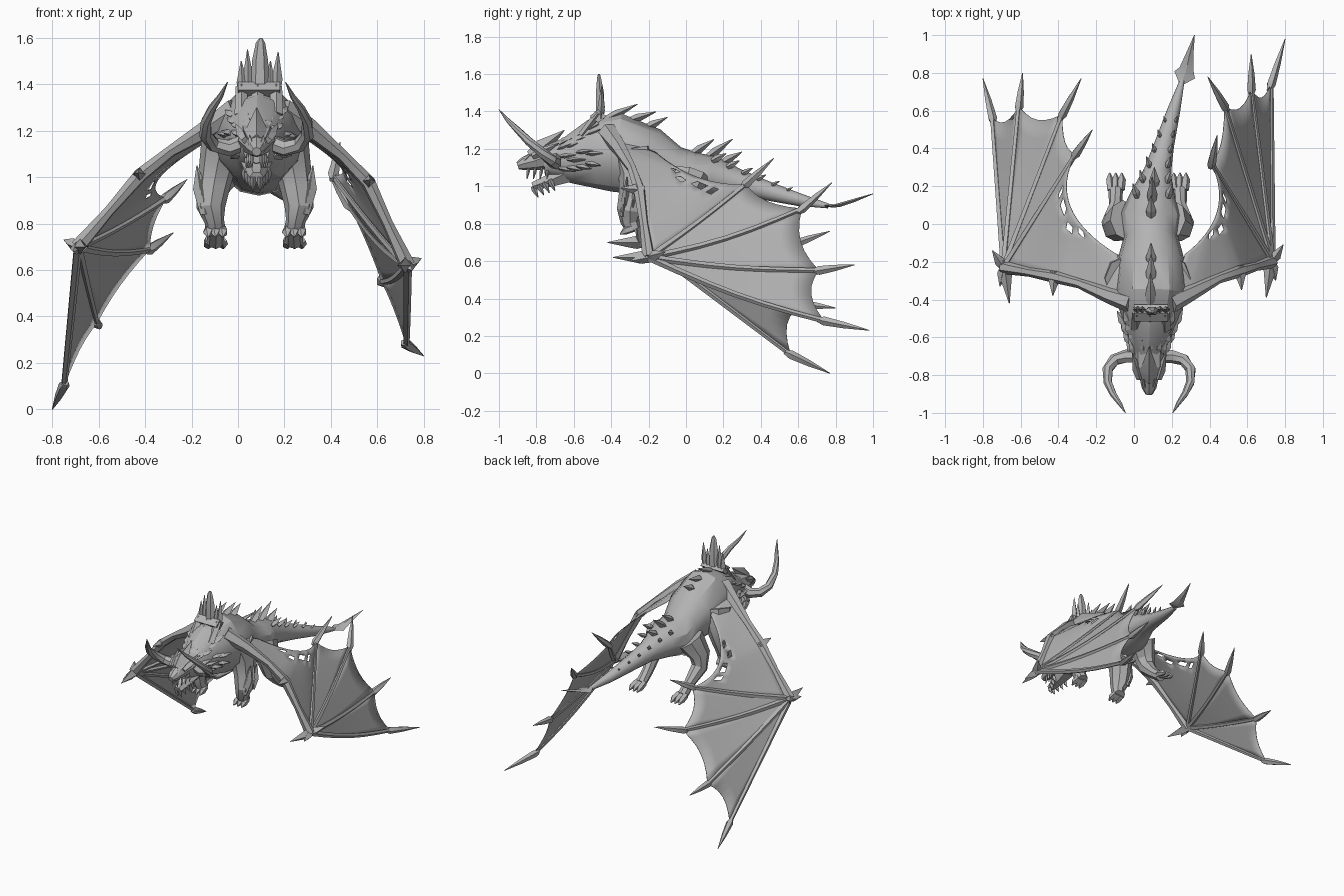
import bpy, bmesh, math, random
from mathutils import Vector as V

cube = bpy.data.objects.get("Cube")
if cube:
    bpy.data.objects.remove(cube)
random.seed(4)
CX = 0.085  # body midline

hide = bpy.data.materials.new("grey_hide")
hide.use_nodes = True
hide.diffuse_color = (0.45, 0.45, 0.45, 1)
hide.node_tree.nodes["Principled BSDF"].inputs["Base Color"].default_value = (0.45, 0.45, 0.45, 1)


def finish(bm, name, angle=35, thick=0):
    bmesh.ops.recalc_face_normals(bm, faces=bm.faces[:])
    me = bpy.data.meshes.new(name)
    bm.to_mesh(me)
    bm.free()
    me.materials.append(hide)
    ob = bpy.data.objects.new(name, me)
    bpy.context.collection.objects.link(ob)
    bpy.ops.object.select_all(action='DESELECT')
    ob.select_set(True)
    bpy.context.view_layer.objects.active = ob
    bpy.ops.object.shade_smooth_by_angle(angle=math.radians(angle))
    if thick:
        mod = ob.modifiers.new("thickness", 'SOLIDIFY')
        mod.thickness = thick
        mod.offset = 0


def tube(bm, stations, sides=6):
    """Loft through (position, half width, half height) stations."""
    pts = [V(s[0]) for s in stations]
    axis = (pts[-1] - pts[0]).normalized()
    ref = V((0, 1, 0)) if abs(axis.z) > 0.8 else V((0, 0, 1))
    rings = []
    for i, s in enumerate(stations):
        t = (pts[min(i + 1, len(pts) - 1)] - pts[max(i - 1, 0)]).normalized()
        side = t.cross(ref).normalized()
        up = side.cross(t)
        w, h = s[1], s[-1]
        rings.append([bm.verts.new(pts[i] + side * w * math.cos(a) + up * h * math.sin(a))
                      for a in (math.tau * k / sides for k in range(sides))])
    for a, b in zip(rings, rings[1:]):
        for k in range(sides):
            n = (k + 1) % sides
            bm.faces.new((a[k], a[n], b[n], b[k]))
    bm.faces.new(rings[0])
    bm.faces.new(rings[-1])


def spike(bm, base, tip, r, flat=1.0, sides=4):
    base, tip = V(base), V(tip)
    mid = base.lerp(tip, 0.35)
    tube(bm, [(base, r * 0.7, r * 0.7 * flat), (mid, r, r * flat), (tip, 0.002)], sides)


def sheet(bm, point, nu, nv, holes=()):
    grid = [[bm.verts.new(point(i / nu, j / nv)) for j in range(nv + 1)] for i in range(nu + 1)]
    for i in range(nu):
        for j in range(nv):
            if (i, j) not in holes:
                bm.faces.new((grid[i][j], grid[i + 1][j], grid[i + 1][j + 1], grid[i][j + 1]))


# Body and tail: midline x, y, z, half width, half height
BODY = [(.08, -.76, 1.13, .06, .07), (.08, -.63, 1.14, .105, .125), (.085, -.5, 1.17, .15, .185),
        (.09, -.37, 1.18, .195, .21), (.09, -.2, 1.13, .18, .185), (.09, -.07, 1.07, .145, .145),
        (.09, .05, 1.05, .16, .13), (.1, .15, 1.05, .12, .11), (.125, .28, 1.02, .072, .072),
        (.16, .42, .98, .053, .053), (.21, .6, .93, .035, .035), (.255, .76, .895, .013, .013)]
bm = bmesh.new()
tube(bm, [(s[:3], s[3], s[4]) for s in BODY], 12)
finish(bm, "body_and_tail", 30)


def skin(y, around=0):
    """Point on the body at y, around = angle away from the top."""
    for a, b in zip(BODY, BODY[1:]):
        if a[1] <= y <= b[1]:
            f = (y - a[1]) / (b[1] - a[1])
            x, _, z, w, h = [p + (q - p) * f for p, q in zip(a, b)]
            return V((x + w * math.sin(around), y, z + h * math.cos(around)))


# Tail blade
bm = bmesh.new()
tube(bm, [((.25, .74, .9), .01), ((.268, .79, .895), .058, .008), ((.278, .82, .9), .038, .011),
          ((.295, .9, .925), .02, .009), ((.32, 1, .96), .002)], 4)
finish(bm, "tail_blade", 20)

# Spine and tail spikes
bm = bmesh.new()
for y, size, rise in ((-.43, .17, .08), (-.31, .15, .05), (-.22, .12, .06),
                      (.03, .12, .08), (.11, .14, .1), (.19, .11, .06)):
    p = skin(y) - V((0, 0, .015))
    spike(bm, p, p + V((0, size, rise)), .028, .8)
for n in range(6):
    for s in (-1, 1):
        p = skin(.14 + n * .08, s * .7)
        k = 1 - n * .12
        spike(bm, p, p + V((s * .025, .075, .04)) * k, .02 * k)
finish(bm, "spine_spikes", 15)

# Head, brow ridge and jaw
bm = bmesh.new()
tube(bm, [((.08, -.66, 1.16), .085, .09), ((.08, -.75, 1.16), .08, .07), ((.08, -.81, 1.135), .052, .05),
          ((.08, -.87, 1.12), .038, .035), ((.08, -.9, 1.11), .02, .02)], 8)
spike(bm, (.08, -.83, 1.16), (.08, -.65, 1.3), .045)
for s in (-1, 1):
    spike(bm, (.08 + s * .05, -.82, 1.16), (.08 + s * .09, -.68, 1.23), .024)
    spike(bm, (.08 + s * .02, -.87, 1.13), (.08 + s * .03, -.82, 1.18), .015)
finish(bm, "head", 20)
bm = bmesh.new()
tube(bm, [((.08, -.64, 1.07), .07, .06), ((.08, -.73, 1.03), .052, .04), ((.08, -.82, 1), .03, .025)], 6)
for s in (-1, 1):
    for n in range(4):
        x = .08 + s * (.02 + n * .008)
        y = -.84 + n * .035
        spike(bm, (x, y, 1.1), (x, y - .01, 1.04), .009)
        base = V((.08 + s * (.015 + n * .012), -.82 + n * .03, 1 + n * .012))
        spike(bm, base, base + V((0, .03, -.06)), .015)
finish(bm, "jaw_and_teeth", 20)

# Horns
bm = bmesh.new()
for s in (-1, 1):
    path = ((.05, -.7, 1.15, .036), (.12, -.7, 1.125, .036), (.185, -.72, 1.14, .032), (.22, -.77, 1.18, .028),
            (.218, -.84, 1.24, .023), (.19, -.9, 1.3, .018), (.155, -.95, 1.35, .012), (.125, -1, 1.41, .002))
    tube(bm, [((.08 + s * x, y, z), r) for x, y, z, r in path], 7)
finish(bm, "horns", 35)

# Frill of scales round the neck
bm = bmesh.new()
for y in (-.68, -.63, -.58, -.53):
    for n in range(9):
        a = -1.9 + n * .475 + random.uniform(-.15, .15)
        p = skin(y, a)
        out = V((math.sin(a), 0, math.cos(a)))
        spike(bm, p - out * .01, p + out * .035 + V((0, random.uniform(.06, .1), 0)), .026, .6)
finish(bm, "neck_frill", 15)

# Crest collar with a broad centre blade and slimmer side blades
bm = bmesh.new()
tube(bm, [((CX - .085, -.47, 1.375), .045, .035), ((CX + .095, -.47, 1.375), .045, .035)], 4)
tube(bm, [((CX + .01, -.46, 1.36), .04, .025), ((CX + .01, -.46, 1.5), .035, .025),
          ((CX + .012, -.465, 1.58), .02, .012), ((CX + .014, -.465, 1.6), .006)], 6)
for x, top in ((-.065, 1.5), (-.04, 1.55), (.05, 1.5), (.08, 1.54)):
    spike(bm, (CX + x, -.455, 1.36), (CX + x * 1.1, -.45, top), .024, .8)
for x in (-.07, 0, .08):
    tube(bm, [((CX + x, -.56, 1.27), .03, .02), ((CX + x, -.47, 1.39), .025, .02)], 4)
finish(bm, "crest_collar", 15)


# Legs
def leg(name, path, foot_dir, scales):
    for s, word in ((-1, "right"), (1, "left")):
        bm = bmesh.new()
        P = [V((CX - .012 + s * x, y, z)) for x, y, z, _, _ in path]
        tube(bm, [(p, q[3], q[4]) for p, q in zip(P, path)], 8)
        d = V(foot_dir)
        for t in (-1, 0, 1):
            a = P[-1] + V((t * .026, 0, .008))
            b = a + d * .055 + V((t * .006, 0, -.01))
            tube(bm, [(a, .022), (b, .022), (b + d * .035 - V((0, 0, .015)), .004)], 5)
        # Forearm scales
        for n in range(scales):
            p = P[2].lerp(P[3], n / scales) + V((s * (.05 - n * .004), (n % 3 - 1) * .045, 0))
            spike(bm, p - V((0, 0, .05)), p + V((s * .02, .01, .1)), .03, .6)
        finish(bm, word + "_" + name, 25)


leg("front_leg", [(.13, -.29, 1.18, .1, .12), (.16, -.26, 1.06, .08, .1), (.18, -.28, .95, .07, .08),
                  (.19, -.3, .87, .062, .07), (.175, -.3, .81, .042, .05), (.17, -.28, .77, .045, .04)],
    (0, -.8, -.1), 8)
leg("hind_leg", [(.12, .02, 1.06, .09, .11), (.18, -.01, .95, .065, .08), (.19, .01, .87, .055, .06),
                 (.17, .1, .78, .036, .04), (.17, .18, .72, .038, .035)], (0, 1, -.1), 0)


# Wings: each finger has a knuckle and a claw tip
def wing(side, arm, root, notch, fingers, sags):
    S, M, E, W = [V(p) for p in arm]
    root, notch = V(root), V(notch)
    K = [V(k) for k, _ in fingers]

    def along(i, u):
        return W.lerp(K[i], u) - V((0, 0, sags[i] * math.sin(math.pi * u)))

    # Arm with elbow and wrist claws
    bm = bmesh.new()
    tube(bm, [(S, .055), (M, .042), (M.lerp(E, .55) + V((0, .01, .012)), .026), (E, .032),
              (E.lerp(W, .5), .024), (W, .035)], 6)
    out = V((1 if side == "left" else -1, 0, 0))
    spike(bm, E + V((0, .03, 0)), E + V((0, -.1, .01)) + out * .01, .03)
    spike(bm, W + V((0, .04, 0)), W + V((0, -.19, 0)) - out * .03, .034)
    spike(bm, W, W + V((0, .09, .03)) + out * .06, .028)
    spike(bm, W, W + V((0, -.1, -.02)) + out * .02, .028)
    finish(bm, side + "_wing_arm", 25)

    # Finger bones and claws
    bm = bmesh.new()
    for i, (k, tip) in enumerate(fingers):
        tube(bm, [(along(i, n / 6), .02 - .001 * n) for n in range(7)], 5)
        d = (V(tip) - K[i]) * .15
        tube(bm, [(K[i] - d, .014), (K[i], .025), (K[i] + d * 3, .018), (V(tip), .002)], 5)
    finish(bm, side + "_wing_fingers", 25)

    # Membrane between the fingers, with scalloped edges
    bm = bmesh.new()
    for i in range(3):
        def web(u, v, i=i):
            u *= 1 - .24 * v * (1 - v)
            return along(i, u).lerp(along(i + 1, u), v)
        sheet(bm, web, 8, 6)

    # Inner membrane from arm to body, with torn holes
    def inner(t, u):
        a = W.lerp(E, t * 2) if t < .5 else E.lerp(M, t * 4 - 2) if t < .75 else M.lerp(S, t * 4 - 3)
        b = K[3].lerp(notch, t).lerp(notch.lerp(root, t), t)
        return a.lerp(b, u) - V((0, 0, sags[3] * math.sin(math.pi * u) * (1 - t)))
    sheet(bm, inner, 16, 10, {(5, 8), (6, 8), (8, 7), (10, 8), (3, 8)})
    finish(bm, side + "_wing_membrane", 50, .004)


wing("left", [(.19, -.42, 1.29), (.31, -.36, 1.21), (.56, -.25, .98), (.73, -.2, .62)],
     (.27, -.16, 1.18), (.54, .05, 1.0),
     [((.725, .74, .28), (.8, .98, .23)), ((.62, .71, .55), (.62, .9, .58)),
      ((.48, .62, .88), (.39, .78, 1.02)), ((.41, .32, 1.01), (.44, .47, 1.15))],
     (.03, .02, .03, .01))
wing("right", [(-.01, -.42, 1.29), (-.13, -.38, 1.21), (-.42, -.28, 1.01), (-.69, -.23, .7)],
     (-.09, -.16, 1.18), (-.47, .07, .96),
     [((-.75, .56, .1), (-.8, .77, 0)), ((-.61, .62, .37), (-.59, .8, .35)),
      ((-.38, .58, .69), (-.28, .77, .76)), ((-.31, .37, .91), (-.22, .5, .99))],
     (0, .01, .02, .01))
